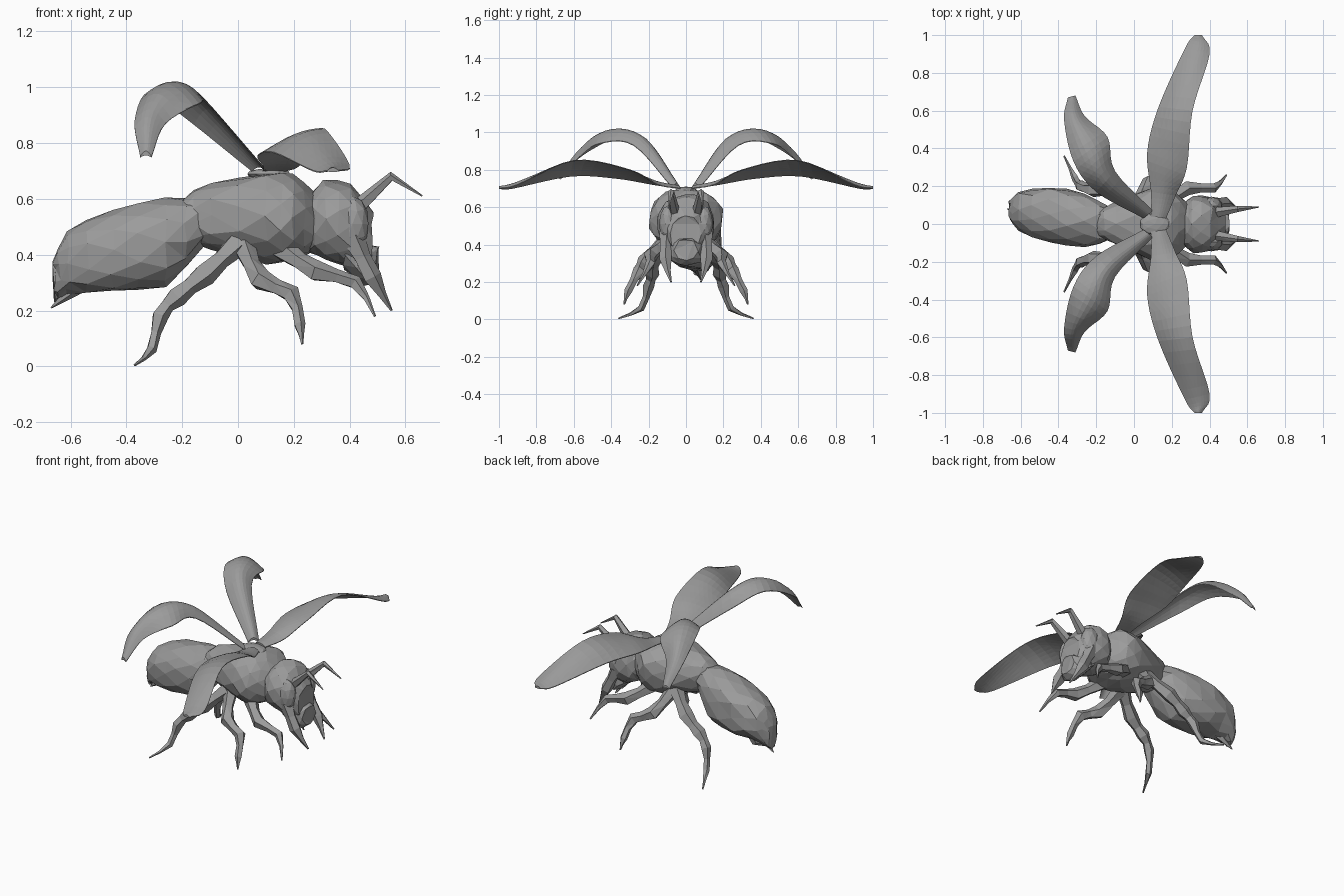
import bpy, bmesh, math, random
from mathutils import Vector

random.seed(4)
if "Cube" in bpy.data.objects:
    bpy.data.objects.remove(bpy.data.objects["Cube"])

grey = bpy.data.materials.new("plain grey")
grey.use_nodes = True
grey.diffuse_color = (0.33, 0.33, 0.33, 1)
grey.node_tree.nodes["Principled BSDF"].inputs["Base Color"].default_value = grey.diffuse_color


def spline(points, steps):
    """Smooth curve through the points, of any dimension."""
    knots = [Vector(point) for point in points]
    knots = [2 * knots[0] - knots[1]] + knots + [2 * knots[-1] - knots[-2]]
    curve = []
    for before, start, end, after in zip(knots, knots[1:], knots[2:], knots[3:]):
        leave, arrive = (end - before) / 2, (after - start) / 2
        for step in range(steps):
            t = step / steps
            blend = t * t * (3 - 2 * t)
            curve.append(start.lerp(end, blend)
                         + leave * t * (1 - t) ** 2 - arrive * t * t * (1 - t))
    return curve + [knots[-2]]


def circle(sides, turn=0.0):
    """Cosine and sine pairs around a regular polygon."""
    angles = [math.tau * (index + turn) / sides for index in range(sides)]
    return [(math.cos(angle), math.sin(angle)) for angle in angles]


def squarer(value):
    """Push a cosine or sine outwards for a fuller, boxier section."""
    return math.copysign(abs(value) ** 0.85, value)


def loft(name, rings, jitter=0.0):
    """Skin a row of equal closed rings, cap both ends, keep flat facets."""
    bm = bmesh.new()
    rows = []
    for ring in rings:
        row = []
        for point in ring:
            noise = Vector([random.uniform(-jitter, jitter) for axis in "xyz"])
            row.append(bm.verts.new(point + noise))
        rows.append(row)
    for near, far in zip(rows, rows[1:]):
        for index in range(len(near)):
            bm.faces.new((near[index - 1], near[index], far[index], far[index - 1]))
    bm.faces.new(rows[0])
    bm.faces.new(rows[-1])
    bmesh.ops.triangulate(bm, faces=bm.faces[:])
    bmesh.ops.recalc_face_normals(bm, faces=bm.faces[:])
    mesh = bpy.data.meshes.new(name)
    bm.to_mesh(mesh)
    bm.free()
    mesh.materials.append(grey)
    bpy.context.collection.objects.link(bpy.data.objects.new(name, mesh))


def body(name, slices, sides=12, drift=0.0):
    """Faceted body from slices along x: x, low z, high z, half width."""
    rings = []
    for index, (x, low, high, half_width) in enumerate(spline(slices, 2)):
        y = drift * (slices[-1][0] - x)
        middle, half_height = (low + high) / 2, (high - low) / 2
        rings.append([Vector((x, y + half_width * squarer(c), middle + half_height * squarer(s)))
                      for c, s in circle(sides, index % 2 / 2)])
    loft(name, rings, 0.007)


def limb(name, path, thick, side=1, steps=2):
    """Tapered tube with alternating knuckles."""
    centres = spline([(x, y * side, z) for x, y, z in path], steps)
    last = len(centres) - 1
    rings = []
    for index, centre in enumerate(centres):
        along = centres[min(index + 1, last)] - centres[max(index - 1, 0)]
        across = along.cross(Vector((0, 1, 0))).normalized()
        upright = along.cross(across).normalized()
        radius = thick * (1 - 0.9 * (index / last) ** 2)
        if index % 2:
            radius *= 0.75
        rings.append([centre + radius * (across * c + upright * s) for c, s in circle(5)])
    loft(name, rings)


def wing(name, lead, trail, camber, side, spans=8):
    """Thin arched blade between two edge curves."""
    rings = []
    for front, back in zip(spline(lead, 5), spline(trail, 5)):
        arch = camber * min(1, (front - back).length / 0.15)
        top, under = [], []
        for index in range(spans + 1):
            bulge = math.sin(math.pi * index / spans)
            point = front.lerp(back, index / spans)
            point.y *= side
            point.z += arch * bulge
            half = Vector((0, 0, 0.002 + 0.006 * bulge))
            top.append(point + half)
            under.append(point - half)
        rings.append(top + under[::-1])
    loft(name, rings)


def pebble(name, place, radii):
    """Low-poly ellipsoid."""
    bpy.ops.mesh.primitive_ico_sphere_add(subdivisions=2, radius=1, location=place)
    bpy.context.object.name = name
    bpy.context.object.scale = radii
    bpy.context.object.data.materials.append(grey)


# Body
body("abdomen", [(-0.66, 0.23, 0.38, 0.05), (-0.61, 0.26, 0.48, 0.1), (-0.45, 0.27, 0.56, 0.15),
                 (-0.26, 0.29, 0.6, 0.14), (-0.12, 0.44, 0.6, 0.08)], drift=0.14)
limb("stinger", [(-0.57, 0.06, 0.29), (-0.67, 0.08, 0.21)], 0.03)
body("thorax", [(-0.2, 0.46, 0.6, 0.07), (-0.1, 0.42, 0.655, 0.11), (0.1, 0.37, 0.695, 0.19),
                (0.2, 0.38, 0.69, 0.19), (0.28, 0.42, 0.62, 0.11)])
body("head", [(0.26, 0.41, 0.62, 0.11), (0.31, 0.38, 0.665, 0.15),
              (0.41, 0.35, 0.65, 0.14), (0.48, 0.36, 0.55, 0.08)])
body("snout", [(0.38, 0.35, 0.46, 0.11), (0.45, 0.29, 0.45, 0.1), (0.5, 0.31, 0.43, 0.06)], sides=8)
pebble("wing_joint", (0.11, 0, 0.69), (0.08, 0.06, 0.02))

# Paths and wing edges for the left side
hind_leg = [(0, 0.1, 0.44), (-0.12, 0.17, 0.33), (-0.22, 0.18, 0.25), (-0.28, 0.2, 0.18),
            (-0.31, 0.24, 0.06), (-0.37, 0.36, 0.005)]
middle_leg = [(0.02, 0.1, 0.43), (0.08, 0.22, 0.31), (0.19, 0.25, 0.26),
              (0.22, 0.31, 0.15), (0.23, 0.33, 0.08)]
front_leg = [(0.16, 0.1, 0.42), (0.28, 0.19, 0.34), (0.42, 0.19, 0.3), (0.49, 0.26, 0.18)]
antenna = [(0.43, 0.06, 0.57), (0.55, 0.08, 0.68), (0.66, 0.09, 0.61)]
mandible = [(0.41, 0.1, 0.46), (0.48, 0.11, 0.32), (0.55, 0.08, 0.2)]

fore_lead = [(0.17, 0.03, 0.7), (0.22, 0.15, 0.72), (0.28, 0.3, 0.8), (0.31, 0.6, 0.85),
             (0.4, 0.9, 0.72), (0.36, 1, 0.7)]
fore_trail = [(0.09, 0.04, 0.7), (0.09, 0.17, 0.72), (0.07, 0.38, 0.755), (0.13, 0.62, 0.765),
              (0.27, 0.93, 0.7), (0.32, 1, 0.7)]
hind_lead = [(0.1, 0.07, 0.7), (-0.1, 0.28, 0.93), (-0.14, 0.46, 0.94),
             (-0.26, 0.57, 0.87), (-0.31, 0.68, 0.75)]
hind_trail = [(0.05, 0.03, 0.7), (-0.2, 0.17, 0.9), (-0.32, 0.33, 0.98),
              (-0.37, 0.55, 0.88), (-0.35, 0.67, 0.75)]

# Paired parts
for side, tag in ((1, "left"), (-1, "right")):
    limb(tag + "_hind_leg", hind_leg, 0.046, side)
    limb(tag + "_middle_leg", middle_leg, 0.044, side)
    limb(tag + "_front_leg", front_leg, 0.044, side)
    limb(tag + "_antenna", antenna, 0.03, side, steps=1)
    limb(tag + "_mandible", mandible, 0.045, side)
    wing(tag + "_fore_wing", fore_lead, fore_trail, 0.015, side)
    wing(tag + "_hind_wing", hind_lead, hind_trail, 0.05, side)
    pebble(tag + "_eye", (0.41, 0.095 * side, 0.51), (0.06, 0.05, 0.1))
